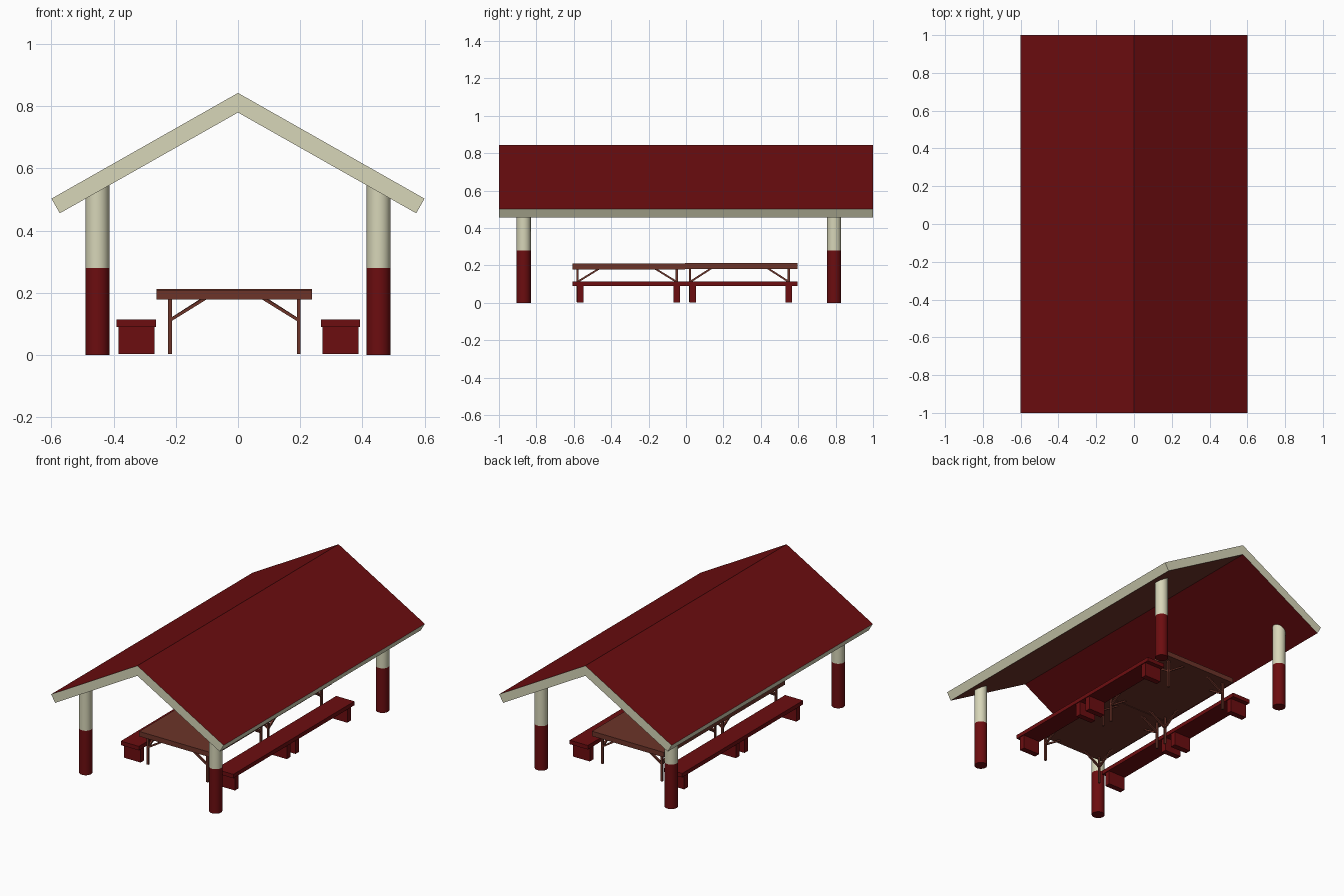
import bpy, bmesh
from mathutils import Vector

cube = bpy.data.objects.get("Cube")
if cube:
    bpy.data.objects.remove(cube, do_unlink=True)


def material(name, r, g, b):
    m = bpy.data.materials.new(name)
    m.use_nodes = True
    m.diffuse_color = (r, g, b, 1)
    m.node_tree.nodes["Principled BSDF"].inputs["Base Color"].default_value = (r, g, b, 1)
    return m


red = material("dark red", 0.15, 0.004, 0.005)
cream = material("cream", 0.68, 0.67, 0.48)
brown = material("brown", 0.15, 0.034, 0.022)


def finish(name, bm, *mats):
    bmesh.ops.recalc_face_normals(bm, faces=bm.faces[:])
    mesh = bpy.data.meshes.new(name)
    bm.to_mesh(mesh)
    bm.free()
    for m in mats:
        mesh.materials.append(m)
    ob = bpy.data.objects.new(name, mesh)
    bpy.context.collection.objects.link(ob)
    return ob


def add_box(bm, x0, x1, y0, y1, z0, z1):
    verts = bmesh.ops.create_cube(bm, size=1)["verts"]
    size = Vector((x1 - x0, y1 - y0, z1 - z0))
    mid = Vector((x0 + x1, y0 + y1, z0 + z1)) / 2
    for v in verts:
        v.co = v.co * size + mid


def box(name, mat, *bounds):
    bm = bmesh.new()
    add_box(bm, *bounds)
    return finish(name, bm, mat)


def add_brace(bm, start, end, side, t=0.012):
    """Slanted bar cut flat against the table top and upright against the leg."""
    start, end, side = Vector(start), Vector(end), Vector(side) * t / 2
    run = Vector((end.x - start.x, end.y - start.y, 0)).normalized() * t * 1.5
    drop = Vector((0, 0, t))
    outline = [start, start - drop, end + run, end]
    rings = [[bm.verts.new(p + s) for p in outline] for s in (-side, side)]
    for ring in rings:
        bm.faces.new(ring)
    for i in range(4):
        j = (i + 1) % 4
        bm.faces.new((rings[0][i], rings[0][j], rings[1][j], rings[1][i]))


# Gabled roof: one chevron profile extruded along y
RIDGE_IN, SLOPE = 0.78, 0.567
profile = [(-0.6, 0.503), (0, 0.843), (0.6, 0.503), (0.573, 0.456), (0, RIDGE_IN), (-0.573, 0.456)]
bm = bmesh.new()
ends = [[bm.verts.new((x, y, z)) for x, z in profile] for y in (-1, 1)]
for a, b in ((0, 1), (1, 2), (2, 3), (3, 4), (4, 5), (5, 0)):
    bm.faces.new((ends[0][a], ends[0][b], ends[1][b], ends[1][a]))
for ring in ends:
    bm.faces.new((ring[0], ring[1], ring[4], ring[5]))
    bm.faces.new((ring[1], ring[2], ring[3], ring[4]))
bmesh.ops.recalc_face_normals(bm, faces=bm.faces[:])
for f in bm.faces:
    if f.normal.z > 0.7:
        f.material_index = 1
    elif f.normal.z < -0.7:
        f.material_index = 2 if f.calc_center_median().x > 0 else 1
finish("roof", bm, cream, red, brown)

# Round posts: red below, cream above, tops trimmed to the roof underside
POST_R, BAND = 0.038, 0.28
for x, side in ((-0.452, "right"), (0.452, "left")):
    for y, end in ((-0.868, "front"), (0.792, "back")):
        bm = bmesh.new()
        bmesh.ops.create_cone(bm, cap_ends=True, segments=32, radius1=POST_R, radius2=POST_R, depth=1)
        for v in bm.verts:
            v.co += Vector((x, y, 0.5))
        bmesh.ops.bisect_plane(bm, geom=bm.verts[:] + bm.edges[:] + bm.faces[:],
                               plane_co=(0, 0, BAND), plane_no=(0, 0, 1))
        for v in bm.verts:
            if v.co.z > 0.9:
                v.co.z = RIDGE_IN - SLOPE * abs(v.co.x) + 0.005
        for f in bm.faces:
            f.material_index = 1 if f.calc_center_median().z > BAND else 0
        post = finish(f"{end}_{side}_post", bm, red, cream)
        bpy.ops.object.select_all(action="DESELECT")
        post.select_set(True)
        bpy.context.view_layer.objects.active = post
        bpy.ops.object.shade_smooth_by_angle()

# Two tables in line, each with four braced legs and a pair of benches
MID_X, LEG = -0.012, 0.006
for end, y0, y1, leg_ys, top in (
    ("front", -0.608, -0.005, (-0.58, -0.05), 0.210),
    ("back", -0.005, 0.595, (0.022, 0.55), 0.213),
):
    under = top - 0.031
    box(f"{end}_table_top", brown, MID_X - 0.25, MID_X + 0.25, y0, y1, under, top)
    bm = bmesh.new()
    for sx in (-1, 1):
        x = MID_X + sx * 0.207
        for sy, y in zip((-1, 1), leg_ys):
            add_box(bm, x - LEG, x + LEG, y - LEG, y + LEG, 0.004, under)
            add_brace(bm, (x, y, 0.118), (x - sx * 0.1, y, under), (0, 1, 0))
            add_brace(bm, (x, y, 0.118), (x, y - sy * 0.1, under), (1, 0, 0))
    finish(f"{end}_table_legs", bm, brown)

    for x, side in ((-0.327, "right"), (0.33, "left")):
        box(f"{end}_{side}_bench_seat", red, x - 0.063, x + 0.063, y0, y1, 0.09, 0.115)
        bm = bmesh.new()
        for y in (leg_ys[0] + 0.014, leg_ys[1]):
            add_box(bm, x - 0.058, x + 0.058, y - 0.018, y + 0.018, 0.003, 0.092)
        finish(f"{end}_{side}_bench_legs", bm, red)
